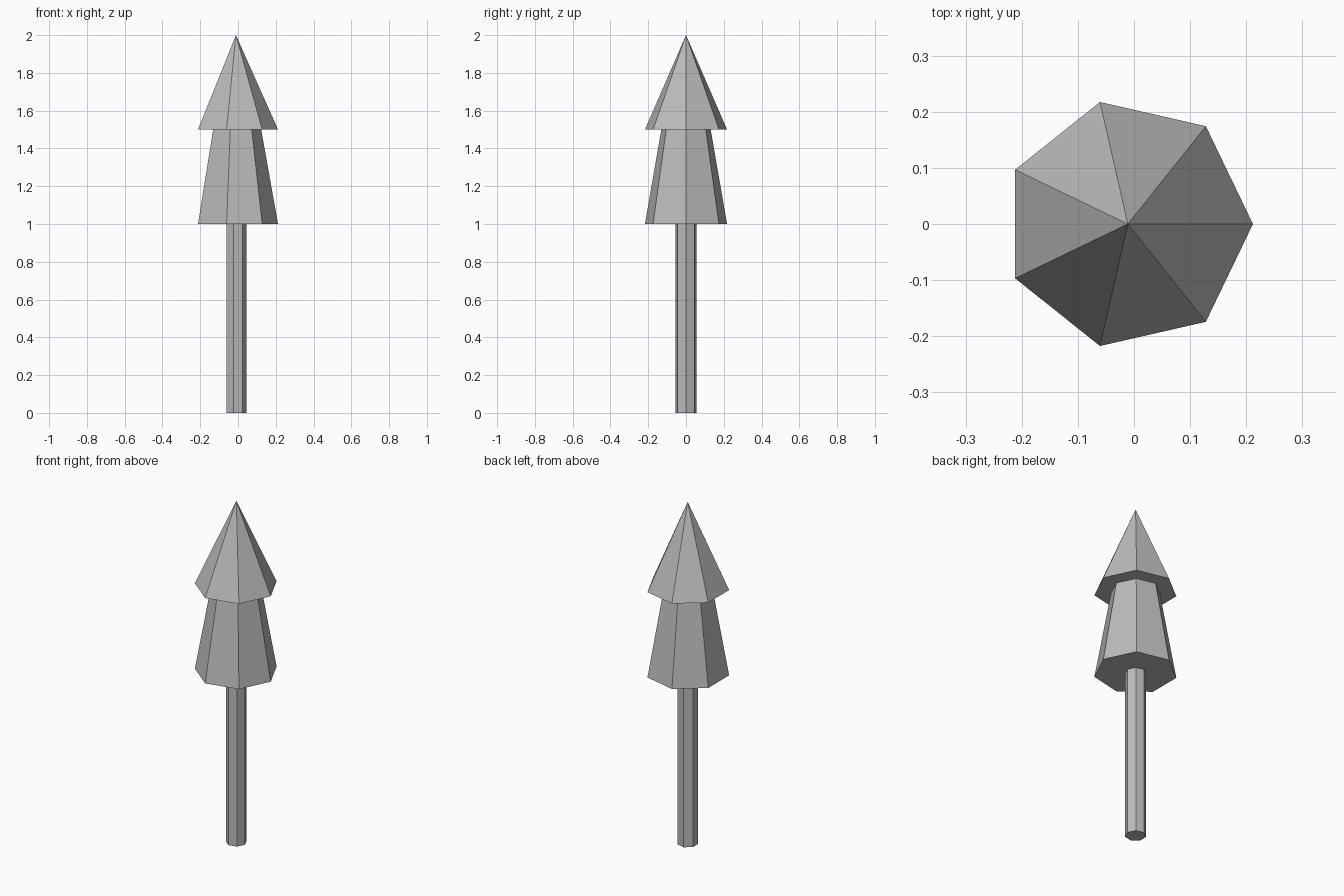
import bpy
import bmesh
from math import cos, sin, tau

SIDES = 7
CENTRE_X = -0.011

default_cube = bpy.data.objects.get("Cube")
if default_cube:
    bpy.data.objects.remove(default_cube, do_unlink=True)

# Single plain colour
grey = bpy.data.materials.new("light grey")
grey.use_nodes = True
colour = (0.5, 0.5, 0.5, 1)
grey.diffuse_color = colour
grey.node_tree.nodes["Principled BSDF"].inputs["Base Color"].default_value = colour


def tapered_prism(name, z0, z1, r0, r1):
    """Closed seven-sided prism, or a pyramid when the top radius is zero."""
    bm = bmesh.new()

    def ring(r, z):
        return [bm.verts.new((CENTRE_X + r * cos(tau * i / SIDES),
                              r * sin(tau * i / SIDES), z)) for i in range(SIDES)]

    low = ring(r0, z0)
    bm.faces.new(low[::-1])
    if r1:
        high = ring(r1, z1)
        bm.faces.new(high)
    else:
        tip = bm.verts.new((CENTRE_X, 0, z1))
    for i in range(SIDES):
        j = (i + 1) % SIDES
        top = (high[j], high[i]) if r1 else (tip,)
        bm.faces.new((low[i], low[j], *top))
    mesh = bpy.data.meshes.new(name)
    bm.to_mesh(mesh)
    bm.free()
    mesh.materials.append(grey)
    obj = bpy.data.objects.new(name, mesh)
    bpy.context.collection.objects.link(obj)
    return obj


# Trunk and the two tiers of foliage
tapered_prism("trunk", 0, 1, 0.056, 0.056)
tapered_prism("lower_foliage", 1, 1.5, 0.223, 0.134)
tapered_prism("upper_foliage", 1.5, 2, 0.223, 0)
